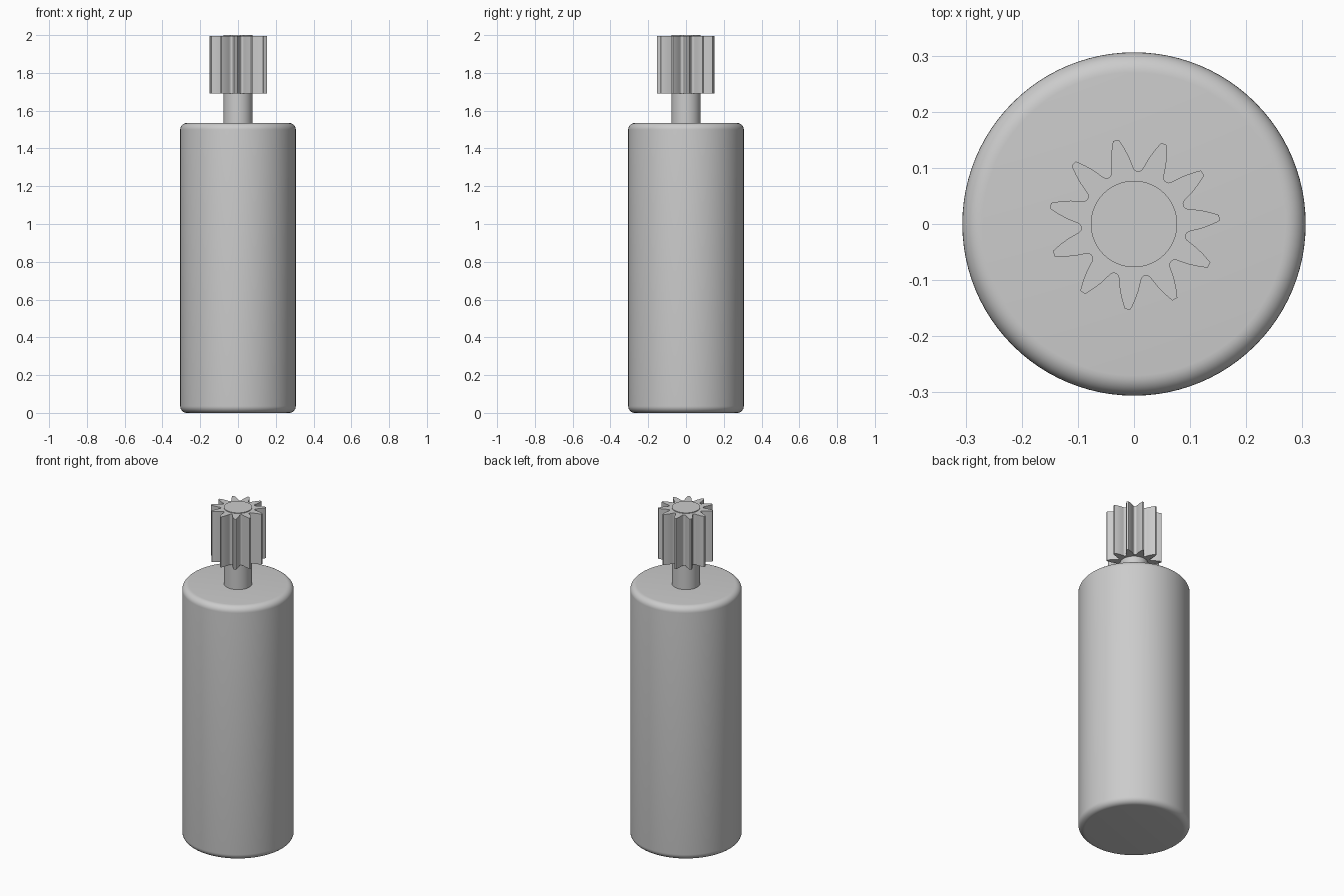
import bpy, bmesh, math

cube = bpy.data.objects.get("Cube")
if cube:
    bpy.data.objects.remove(cube, do_unlink=True)

# Single plain metal colour
metal = bpy.data.materials.new("grey metal")
metal.use_nodes = True
grey = (0.6, 0.6, 0.6, 1)
metal.diffuse_color = grey
metal.node_tree.nodes["Principled BSDF"].inputs["Base Color"].default_value = grey


def finish(obj, name, angle):
    obj.name = obj.data.name = name
    obj.data.materials.append(metal)
    bpy.ops.object.select_all(action="DESELECT")
    obj.select_set(True)
    bpy.context.view_layer.objects.active = obj
    bpy.ops.object.shade_smooth_by_angle(angle=math.radians(angle))


def cylinder(name, radius, bottom, top, bevel=0):
    bpy.ops.mesh.primitive_cylinder_add(vertices=96, radius=radius, depth=top - bottom,
                                        location=(0, 0, (bottom + top) / 2))
    obj = bpy.context.object
    if bevel:
        mod = obj.modifiers.new("rounded rim", "BEVEL")
        mod.width, mod.segments, mod.limit_method = bevel, 8, "ANGLE"
        bpy.ops.object.modifier_apply(modifier=mod.name)
    finish(obj, name, 35)


# Motor body with rounded rims, and the shaft through the gear
cylinder("motor_body", 0.306, 0, 1.535, 0.036)
cylinder("shaft", 0.077, 1.5, 2.0)

# Pinion gear: half-tooth outline as (radius, half width), mirrored and repeated
TEETH = 11
PHASE = math.radians(4)
half_tooth = [(0.0942, 0.0255), (0.0955, 0.0225), (0.099, 0.0203), (0.107, 0.0188),
              (0.12, 0.0165), (0.135, 0.012), (0.147, 0.0075), (0.1525, 0.005)]
outline = [(r, -w) for r, w in half_tooth] + [(r, w) for r, w in reversed(half_tooth)]

bm = bmesh.new()
ring = []
for i in range(TEETH):
    for r, w in outline:
        a = PHASE + i * math.tau / TEETH + w / r
        ring.append(bm.verts.new((r * math.cos(a), r * math.sin(a), 1.69)))
base = bm.faces.new(ring)
top = bmesh.ops.extrude_face_region(bm, geom=[base])
bmesh.ops.translate(bm, vec=(0, 0, 0.306),
                    verts=[g for g in top["geom"] if isinstance(g, bmesh.types.BMVert)])
bmesh.ops.recalc_face_normals(bm, faces=bm.faces)
mesh = bpy.data.meshes.new("pinion_gear")
bm.to_mesh(mesh)
bm.free()
gear = bpy.data.objects.new("pinion_gear", mesh)
bpy.context.collection.objects.link(gear)
finish(gear, "pinion_gear", 35)
